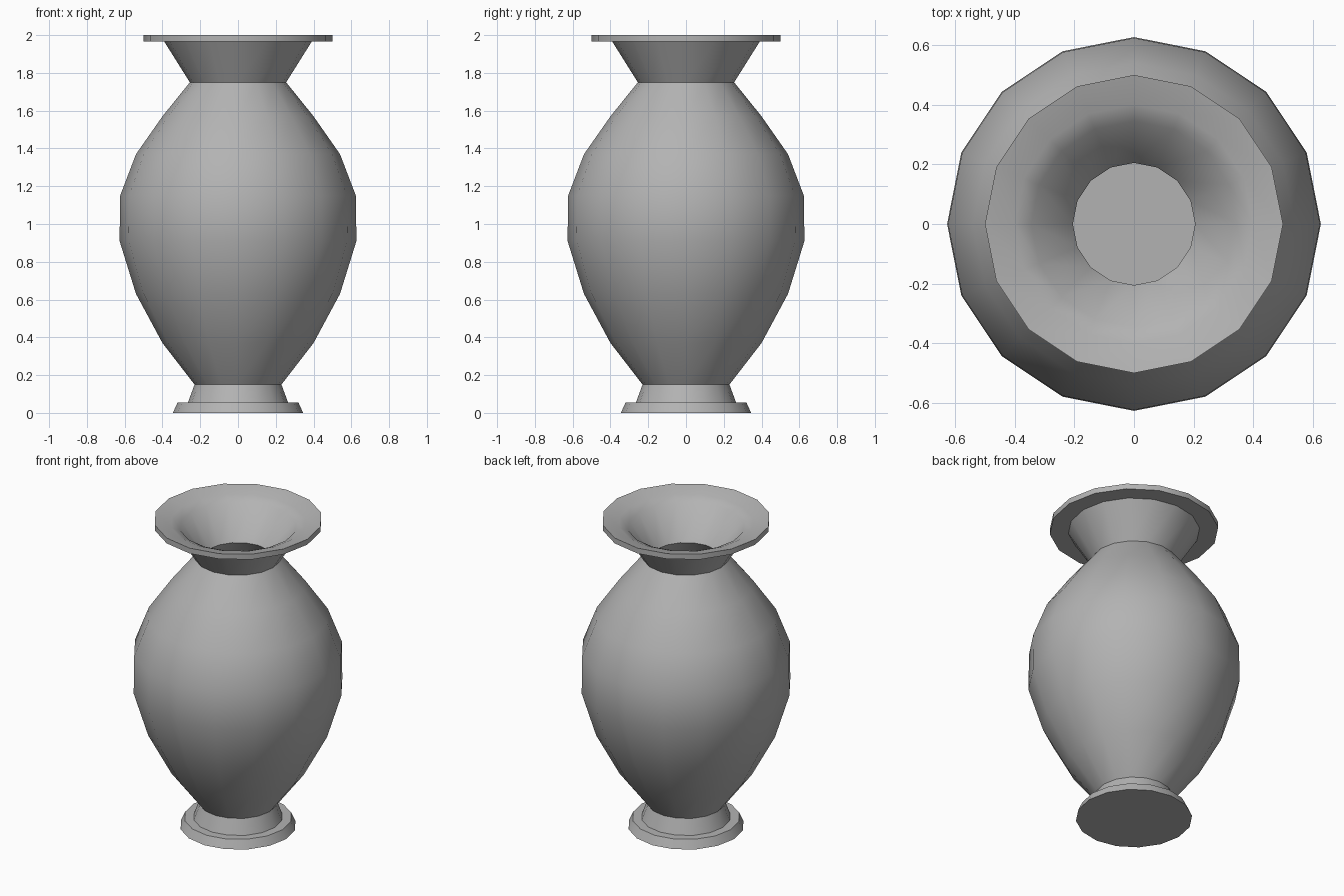
import bpy, bmesh, math

if "Cube" in bpy.data.objects:
    bpy.data.objects.remove(bpy.data.objects["Cube"])

SIDES = 16

# Profile (radius, height): foot, belly, neck, rim, then down the inside
outer = [(0.345, 0), (0.32, 0.055), (0.265, 0.055), (0.23, 0.15),
         (0.40, 0.37), (0.54, 0.63), (0.627, 0.91), (0.624, 1.15),
         (0.54, 1.37), (0.40, 1.57), (0.255, 1.75),
         (0.39, 1.965), (0.50, 1.965), (0.50, 2.0)]
inner = [(0.40, 1.975), (0.345, 1.95), (0.205, 1.75), (0.355, 1.55),
         (0.49, 1.36), (0.572, 1.14), (0.575, 0.92), (0.49, 0.65),
         (0.355, 0.40), (0.215, 0.20)]


def lathe(name, profile):
    """Revolve a profile around z and close both ends with flat caps."""
    bm = bmesh.new()
    rings = [[bm.verts.new((r * math.cos(2 * math.pi * i / SIDES),
                            r * math.sin(2 * math.pi * i / SIDES), z))
              for i in range(SIDES)] for r, z in profile]
    for a, b in zip(rings, rings[1:]):
        for i in range(SIDES):
            j = (i + 1) % SIDES
            bm.faces.new((a[i], a[j], b[j], b[i]))
    bm.faces.new(rings[0][::-1])
    bm.faces.new(rings[-1])
    bmesh.ops.recalc_face_normals(bm, faces=bm.faces)
    mesh = bpy.data.meshes.new(name)
    bm.to_mesh(mesh)
    bm.free()
    obj = bpy.data.objects.new(name, mesh)
    bpy.context.collection.objects.link(obj)
    return obj


# Hollow vase, smooth belly with crisp foot, neck and rim edges
vase = lathe("vase", outer + inner)
bpy.context.view_layer.objects.active = vase
vase.select_set(True)
bpy.ops.object.shade_smooth_by_angle(angle=math.radians(40))

# Mid-grey glaze
glaze = bpy.data.materials.new("grey_glaze")
glaze.diffuse_color = (0.45, 0.45, 0.45, 1)
glaze.use_nodes = True
glaze.node_tree.nodes["Principled BSDF"].inputs["Base Color"].default_value = glaze.diffuse_color
vase.data.materials.append(glaze)
